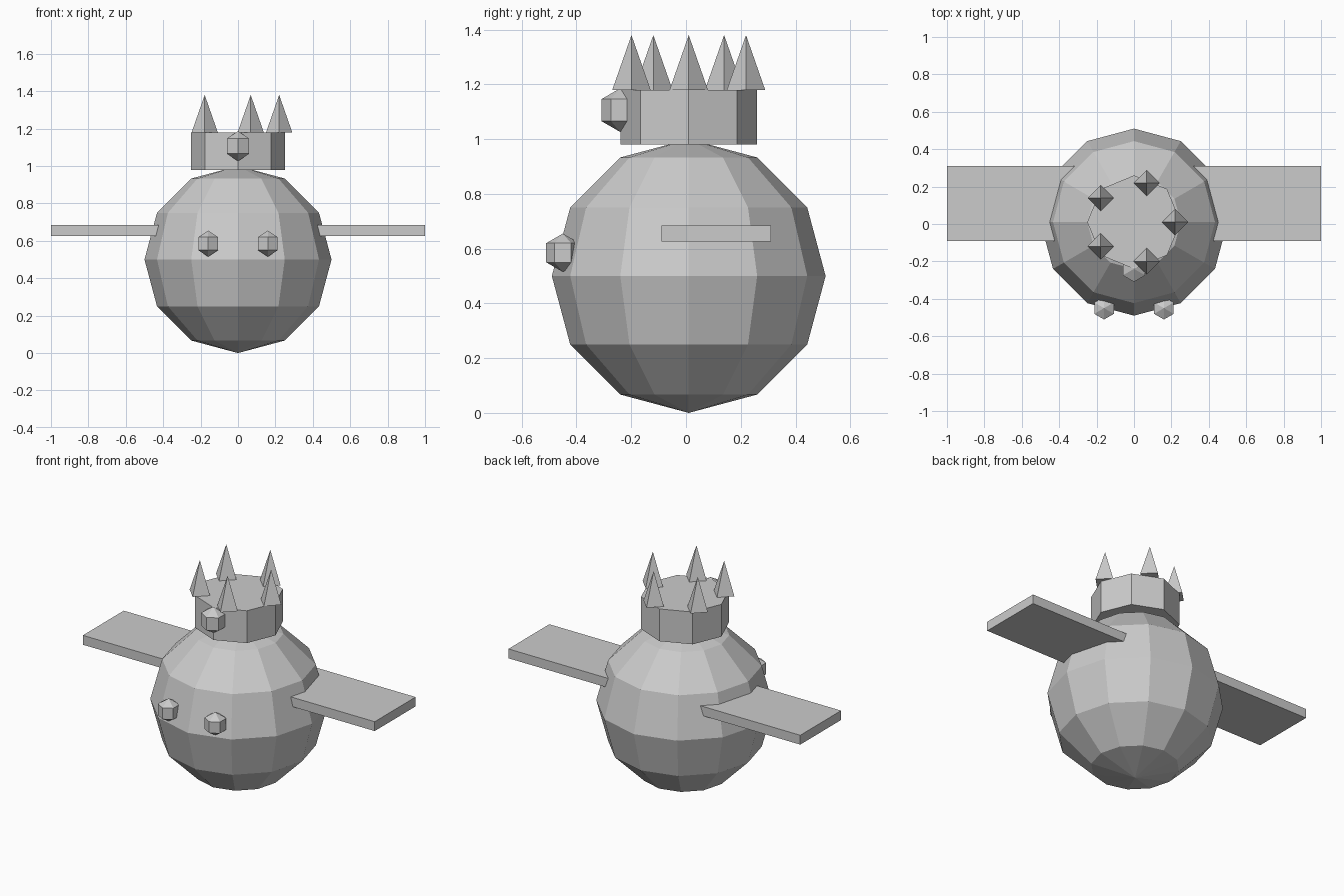
import bpy
import math

cube = bpy.data.objects.get("Cube")
if cube:
    bpy.data.objects.remove(cube, do_unlink=True)

# One plain material for everything
grey = bpy.data.materials.new("light_grey")
grey.use_nodes = True
colour = (0.6, 0.6, 0.6, 1)
grey.diffuse_color = colour
grey.node_tree.nodes["Principled BSDF"].inputs["Base Color"].default_value = colour

MID_Y = 0.01  # shared centre line of body and crown


def finish(name):
    obj = bpy.context.object
    obj.name = name
    obj.data.materials.clear()
    obj.data.materials.append(grey)
    return obj


def ball(name, radius, location, segments, rings):
    bpy.ops.mesh.primitive_uv_sphere_add(
        segments=segments, ring_count=rings, radius=radius, location=location)
    return finish(name)


# Faceted round body
ball("body", 0.5, (0, MID_Y, 0.5), 12, 6)

# Eyes and flat wings, mirrored left and right
for side, sign in (("left", 1), ("right", -1)):
    ball(side + "_eye", 0.07, (sign * 0.16, -0.45, 0.585), 6, 3)
    bpy.ops.mesh.primitive_cube_add(size=1, location=(sign * 0.6, MID_Y + 0.1, 0.655))
    wing = finish(side + "_wing")
    wing.scale = (0.8, 0.4, 0.058)

# Crown band with a jewel on the front
bpy.ops.mesh.primitive_cylinder_add(
    vertices=8, radius=0.25, depth=0.2, location=(0, MID_Y, 1.08))
finish("crown_band")
ball("crown_jewel", 0.08, (0, MID_Y - 0.25, 1.106), 6, 3)

# Five four-sided spikes around the crown
for i in range(5):
    angle = math.tau * i / 5
    bpy.ops.mesh.primitive_cone_add(
        vertices=4, radius1=0.07, radius2=0, depth=0.2,
        location=(0.22 * math.cos(angle), MID_Y + 0.22 * math.sin(angle), 1.28))
    finish(f"crown_spike_{i + 1}")
